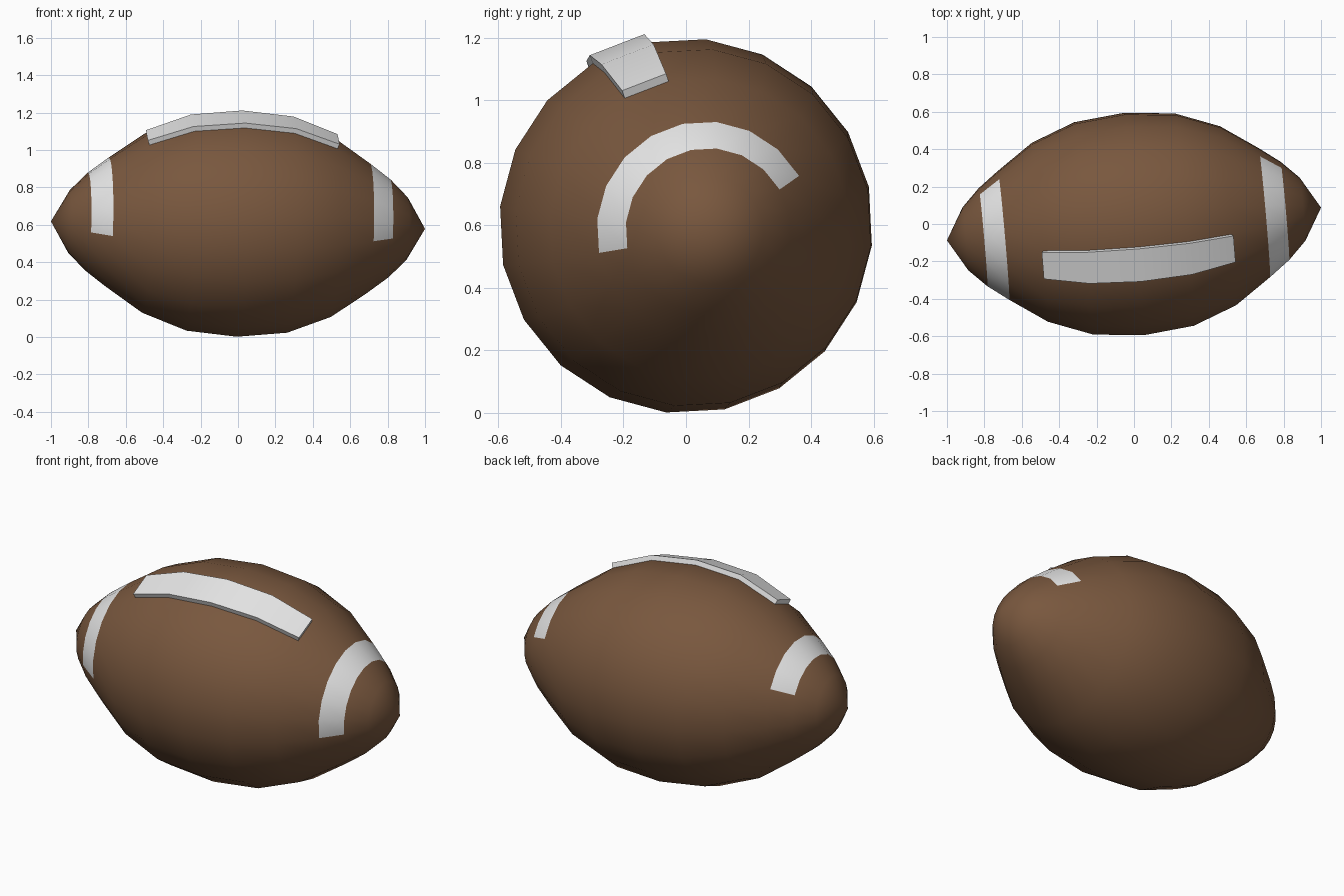
import bpy, bmesh, math
from mathutils import Matrix, Vector

if "Cube" in bpy.data.objects:
    bpy.data.objects.remove(bpy.data.objects["Cube"])

SIDES = 20
STEP = 2 * math.pi / SIDES
PHASE = math.radians(12)
# half profile: (distance along axis, radius), mirrored for the other end
HALF = [(0, .6), (.27, .573), (.505, .483), (.70, .348), (.81, .265), (.905, .17)]
TIP = 1.004
PROFILE = [(-t, r) for t, r in HALF[:0:-1]] + HALF
POSE = (Matrix.Translation((0, 0, .598))
        @ Matrix.Rotation(math.radians(5), 4, 'Z')
        @ Matrix.Rotation(.02, 4, 'Y'))


def material(name, rgb):
    m = bpy.data.materials.new(name)
    m.diffuse_color = (*rgb, 1)
    m.use_nodes = True
    m.node_tree.nodes["Principled BSDF"].inputs["Base Color"].default_value = m.diffuse_color
    return m


brown = material("brown leather", (.19, .096, .048))
white = material("off white", (.8, .8, .8))


def point(t, r, k):
    a = PHASE + k * STEP
    return Vector((t, r * math.cos(a), r * math.sin(a)))


def finish(bm, name, mats):
    bmesh.ops.recalc_face_normals(bm, faces=bm.faces)
    bm.transform(POSE)
    me = bpy.data.meshes.new(name)
    bm.to_mesh(me)
    bm.free()
    for m in mats:
        me.materials.append(m)
    ob = bpy.data.objects.new(name, me)
    bpy.context.collection.objects.link(ob)
    for p in me.polygons:
        p.use_smooth = True
    return ob


# ball: lathed profile with pointed ends, painted stripes on the upper faces
bm = bmesh.new()
rings = [[bm.verts.new(point(t, r, k)) for k in range(SIDES)] for t, r in PROFILE]
for i in range(len(rings) - 1):
    mid = abs(PROFILE[i][0] + PROFILE[i + 1][0]) / 2
    for k in range(SIDES):
        n = (k + 1) % SIDES
        f = bm.faces.new((rings[i][k], rings[i][n], rings[i + 1][n], rings[i + 1][k]))
        if .7 < mid < .81 and 1 <= k <= 9:
            f.material_index = 1
for ring, t in ((rings[0], -TIP), (rings[-1], TIP)):
    tip = bm.verts.new((t, 0, 0))
    for k in range(SIDES):
        bm.faces.new((ring[k], ring[(k + 1) % SIDES], tip))
finish(bm, "ball", [brown, white])

# lace panel: one strip of faces raised off the ball
LACE_K, RAISE, SINK = 5, .028, .012
strip = [p for p in PROFILE if abs(p[0]) < .6]
mid_angle = PHASE + (LACE_K + .5) * STEP
bm = bmesh.new()
sections = []
for t, r in strip:
    slope = .72 * t          # outward normal leans towards the nearer end
    nrm = Vector((slope, math.cos(mid_angle), math.sin(mid_angle))).normalized()
    a, b = point(t, r, LACE_K), point(t, r, LACE_K + 1)
    sections.append([bm.verts.new(v) for v in
                     (a - nrm * SINK, b - nrm * SINK, b + nrm * RAISE, a + nrm * RAISE)])
for s, e in zip(sections, sections[1:]):
    for j in range(4):
        n = (j + 1) % 4
        bm.faces.new((s[j], s[n], e[n], e[j]))
bm.faces.new(sections[0])
bm.faces.new(sections[-1])
lace = finish(bm, "lace_panel", [white])
bpy.context.view_layer.objects.active = lace
lace.select_set(True)
bpy.ops.object.shade_smooth_by_angle(angle=math.radians(35))
